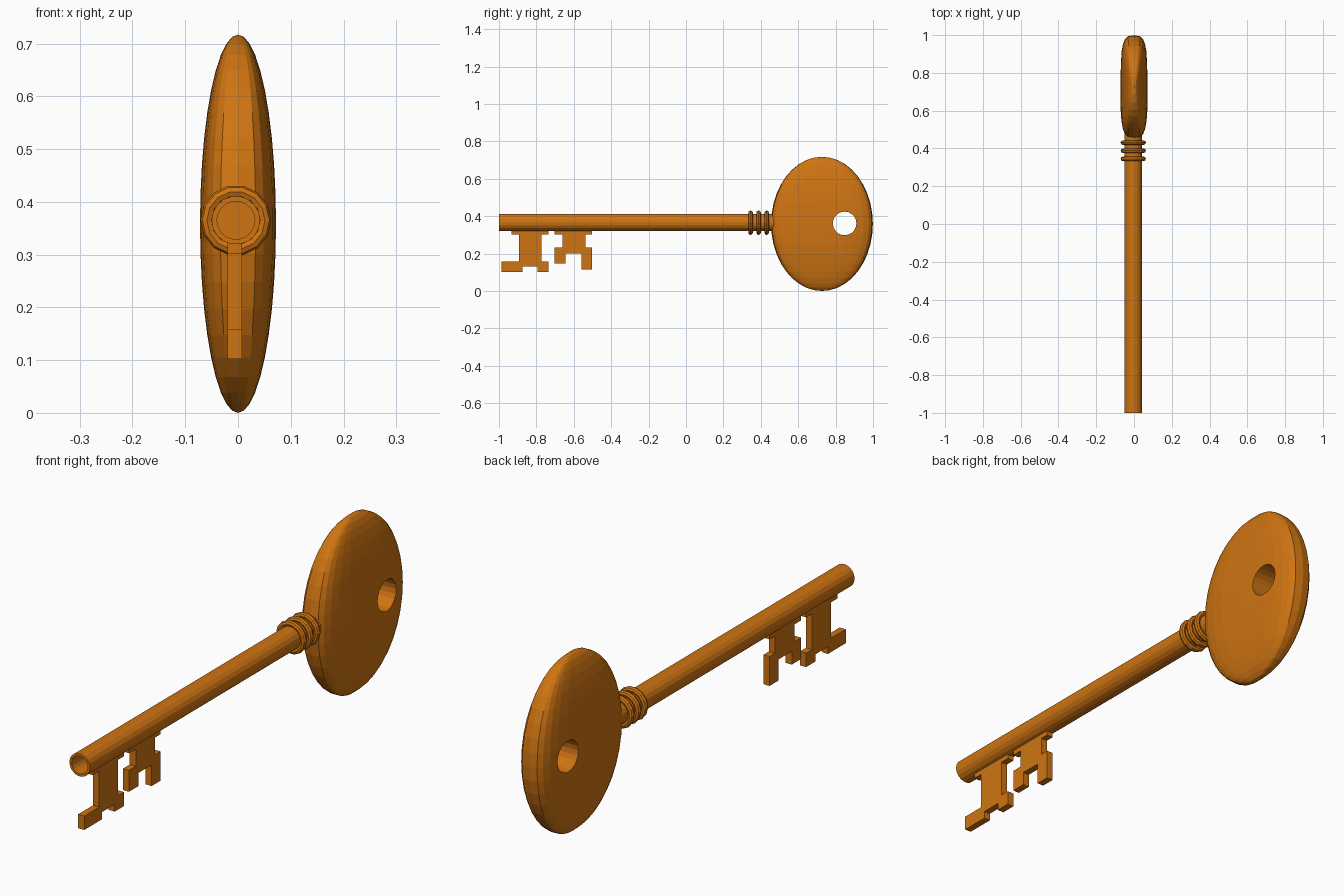
import bpy, bmesh, math
from mathutils import Matrix, Vector

if "Cube" in bpy.data.objects:
    bpy.data.objects.remove(bpy.data.objects["Cube"])

brass = bpy.data.materials.new("orange brass")
brass.diffuse_color = (0.62, 0.175, 0.006, 1)
brass.use_nodes = True
brass.node_tree.nodes["Principled BSDF"].inputs["Base Color"].default_value = brass.diffuse_color

CX, CZ = -0.004, 0.365          # shaft axis


def finish(bm, name):
    bmesh.ops.recalc_face_normals(bm, faces=bm.faces)
    me = bpy.data.meshes.new(name)
    bm.to_mesh(me)
    bm.free()
    me.materials.append(brass)
    ob = bpy.data.objects.new(name, me)
    bpy.context.collection.objects.link(ob)
    return ob


def lathe(name, profile, sides, closed=False):
    """Turn (radius, y) points around the shaft axis."""
    bm = bmesh.new()
    rows = []
    for r, y in profile:
        if r == 0:
            rows.append([bm.verts.new((CX, y, CZ))] * sides)
            continue
        rows.append([bm.verts.new((CX + r * math.cos(2 * math.pi * i / sides), y,
                                   CZ + r * math.sin(2 * math.pi * i / sides)))
                     for i in range(sides)])
    pairs = list(zip(rows, rows[1:] + rows[:1]))
    for a, b in pairs if closed else pairs[:-1]:
        for i in range(sides):
            j = (i + 1) % sides
            bm.faces.new(list(dict.fromkeys((a[i], a[j], b[j], b[i]))))
    return finish(bm, name)


def plate(name, outline, thickness=0.027):
    """Extrude a (y, z) outline across x."""
    bm = bmesh.new()
    x = CX - 0.002 - thickness / 2
    face = bm.faces.new([bm.verts.new((x, y, z)) for y, z in outline])
    ext = bmesh.ops.extrude_face_region(bm, geom=[face])
    bmesh.ops.translate(bm, vec=(thickness, 0, 0),
                        verts=[v for v in ext["geom"] if isinstance(v, bmesh.types.BMVert)])
    return finish(bm, name)


# shaft with a hollow front end
lathe("shaft", [(0, -0.90), (0.036, -0.90), (0.036, -1.0), (0.046, -1.0),
                (0.046, 0.50), (0, 0.50)], 18)

# collar rings
for n, y in enumerate((0.345, 0.388, 0.431)):
    ring = [(0.055 + 0.012 * math.cos(a), y + 0.012 * math.sin(a))
            for a in (i * math.pi / 4 for i in range(8))]
    lathe(f"collar_ring_{n + 1}", ring, 14, closed=True)

# two toothed bits below the shaft
plate("front_bit", [(-.933, .326), (-.933, .302), (-.893, .302), (-.893, .158),
                    (-.987, .158), (-.987, .102), (-.874, .102), (-.874, .131),
                    (-.794, .131), (-.794, .102), (-.735, .102), (-.735, .158),
                    (-.773, .158), (-.773, .302), (-.735, .302), (-.735, .326)])
plate("rear_bit", [(-.703, .326), (-.703, .302), (-.660, .302), (-.660, .233),
                   (-.703, .233), (-.703, .147), (-.644, .147), (-.644, .200),
                   (-.559, .200), (-.559, .115), (-.503, .115), (-.503, .233),
                   (-.537, .233), (-.537, .302), (-.503, .302), (-.503, .326)])

# bow: oval handle, flat-sided with a rounded rim
bm = bmesh.new()
bmesh.ops.create_uvsphere(bm, u_segments=24, v_segments=20, radius=1)
for v in bm.verts:
    r = math.hypot(v.co.x, v.co.y)
    c, s = (v.co.x / r, v.co.y / r) if r > 1e-5 else (0, 0)
    sq = lambda k: math.copysign(abs(k) ** 0.57, k) if abs(k) > 1e-4 else 0
    v.co = Vector((0.072 * r * sq(c), 0.727 + 0.272 * r * sq(s), 0.3585 + 0.3585 * v.co.z))
bow = finish(bm, "bow")

# hanging hole through the bow
bm = bmesh.new()
bmesh.ops.create_cone(bm, cap_ends=True, segments=20, radius1=0.063, radius2=0.063, depth=0.5,
                      matrix=Matrix.Translation((0, 0.848, 0.361)) @ Matrix.Rotation(math.pi / 2, 4, 'Y'))
cutter = finish(bm, "hole_cutter")
cutter.hide_render = True
cutter.hide_set(True)
mod = bow.modifiers.new("hole", 'BOOLEAN')
mod.operation = 'DIFFERENCE'
mod.solver = 'EXACT'
mod.object = cutter
